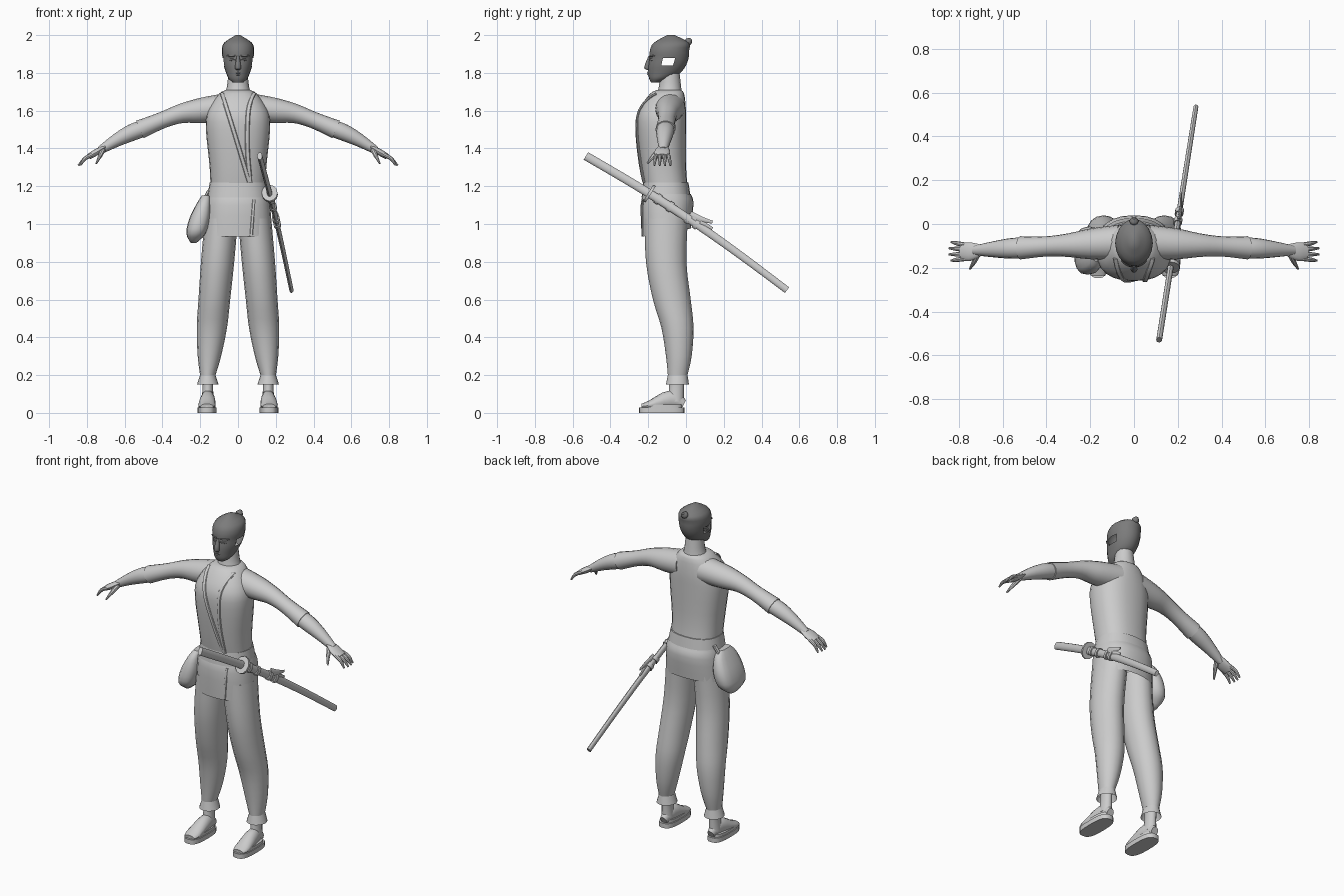
import bpy, bmesh, math
from mathutils import Vector

cube = bpy.data.objects.get("Cube")
if cube:
    bpy.data.objects.remove(cube, do_unlink=True)


def make_material(name, value):
    material = bpy.data.materials.new(name)
    material.use_nodes = True
    colour = (value, value, value, 1)
    material.diffuse_color = colour
    material.node_tree.nodes["Principled BSDF"].inputs["Base Color"].default_value = colour
    return material


LIGHT_GREY = make_material("light grey", .6)
DARK_GREY = make_material("dark grey", .2)
ACROSS, DEPTH = Vector((1, 0, 0)), Vector((0, 1, 0))
SQUARISH = .85
parts = []


def lerp(start, end, factor):
    return [a + (b - a) * factor for a, b in zip(start, end)]


def smooth_path(points, steps):
    # Catmull-Rom curve through the key points
    result = []
    last = len(points) - 1
    for i in range(last):
        before, start = points[max(i - 1, 0)], points[i]
        end, after = points[i + 1], points[min(i + 2, last)]
        for step in range(steps):
            t = step / steps
            result.append([b + t / 2 * (c - a + t * (2 * a - 5 * b + 4 * c - d + t * (3 * b - a - 3 * c + d)))
                           for a, b, c, d in zip(before, start, end, after)])
    return result + [list(points[last])]


def rounded(value, exponent):
    return math.copysign(abs(value) ** exponent, value)


def loft(name, rings, across=ACROSS, other=None, exponent=1, sides=16, steps=3,
         closed=True, material=LIGHT_GREY, mirror=1, edit=None):
    """Skin oval sections given as (x, y, z, radius across, other radius)."""
    rings = smooth_path(rings, steps)
    bm = bmesh.new()
    loops = []
    for i, (x, y, z, radius, other_radius) in enumerate(rings):
        before, after = rings[max(i - 1, 0)], rings[min(i + 1, len(rings) - 1)]
        tangent = Vector(after[:3]) - Vector(before[:3])
        second = other or tangent.cross(across).normalized()
        loop = []
        for k in range(sides):
            angle = math.tau * k / sides
            point = Vector((x, y, z))
            point += across * radius * rounded(math.cos(angle), exponent)
            point += second * other_radius * rounded(math.sin(angle), exponent)
            point.x *= mirror
            loop.append(bm.verts.new(point))
        loops.append(loop)
    for low, high in zip(loops, loops[1:]):
        for k in range(sides):
            n = (k + 1) % sides
            bm.faces.new((low[k], low[n], high[n], high[k]))
    if closed:
        bm.faces.new(loops[0])
        bm.faces.new(loops[-1])
    bmesh.ops.recalc_face_normals(bm, faces=bm.faces)
    if edit:
        edit(bm)
    mesh = bpy.data.meshes.new(name)
    bm.to_mesh(mesh)
    bm.free()
    mesh.materials.append(material)
    part = bpy.data.objects.new(name, mesh)
    bpy.context.collection.objects.link(part)
    parts.append(part)


def upright(name, sections, first_x=0, last_x=0, **options):
    """Loft level sections (z, y, half width, half depth); x shifts evenly with height."""
    first_z, last_z = sections[0][0], sections[-1][0]
    rings = []
    for z, y, width, depth in sections:
        x = first_x + (last_x - first_x) * (z - first_z) / (last_z - first_z)
        rings.append((x, y, z, width, depth))
    loft(name, rings, other=DEPTH, **options)


def tube(name, points, radii, flatness=1, **options):
    """Loft a path whose radius is given at each point."""
    loft(name, [(*point, radius, radius * flatness) for point, radius in zip(points, radii)], **options)


# Torso, belt and jacket skirt
TORSO = [(1.15, -.1, .145, .115), (1.3, -.12, .15, .12), (1.5, -.13, .17, .13),
         (1.6, -.125, .16, .125), (1.69, -.1, .1, .09), (1.71, -.09, .06, .06)]
SKIRT = [(1.16, -.1, .16, .125), (1.1, -.1, .17, .14), (.935, -.105, .18, .13)]


def slant_hem(bm):
    for vert in bm.verts:
        lowness = min(max(1.15 - vert.co.z, 0) * 5, 1)
        vert.co.z += (vert.co.y + .22) * lowness / 6


upright("torso", TORSO, exponent=SQUARISH, sides=24)
upright("belt", [(1.14, -.105, .163, .13), (1.22, -.107, .15, .12)], exponent=SQUARISH, sides=24)
upright("jacket_skirt", SKIRT, exponent=SQUARISH, sides=24, closed=False, edit=slant_hem)


def front_y(sections, x, z):
    rows = sorted(smooth_path(sections, 3))
    for low, high in zip(rows, rows[1:]):
        if low[0] <= z <= high[0]:
            _, y, width, depth = lerp(low, high, (z - low[0]) / (high[0] - low[0]))
            inside = max(0, 1 - min(1, abs(x) / width) ** (2 / SQUARISH))
            return y - depth * inside ** (SQUARISH / 2)


# Collar bands and overlapping front edge
def band(name, sections, path, width):
    points = [(x, front_y(sections, x, z) - .002, z) for x, z in smooth_path(path, 5)]
    tube(name, points, [width] * len(points), flatness=.6, steps=1, sides=8)


band("right_collar", TORSO, [(-.085, 1.69), (-.025, 1.5), (.06, 1.22)], .012)
band("left_collar", TORSO, [(.085, 1.69), (.055, 1.6), (.05, 1.4), (.065, 1.22)], .012)
band("skirt_flap_edge", SKIRT, [(.085, 1.13), (.07, .94)], .008)


# Neck and head with ear openings
def cut_ears(bm):
    def in_ear(face):
        centre = face.calc_center_median()
        return abs(centre.z - .5 * (1.84 + 1.88)) < .02 and abs(centre.y + .096) < .025 and abs(centre.x) > .05
    bmesh.ops.delete(bm, geom=[face for face in bm.faces if in_ear(face)], context='FACES')


upright("neck", [(1.66, -.09, .085, .075), (1.72, -.085, .06, .06), (1.81, -.085, .05, .05)])
upright("head", [(1.75, -.16, .028, .025), (1.77, -.14, .05, .055), (1.8, -.115, .063, .085),
                 (1.84, -.1, .076, .1), (1.88, -.09, .082, .104), (1.92, -.087, .086, .104),
                 (1.96, -.077, .073, .093), (2, -.08, .012, .02)],
        sides=20, material=DARK_GREY, edit=cut_ears)
upright("nose", [(1.89, -.193, .007, .006), (1.83, -.206, .016, .016), (1.815, -.198, .01, .008)],
        sides=10, material=DARK_GREY)
upright("chin", [(1.75, -.165, .02, .018), (1.785, -.175, .025, .02)], sides=10, material=DARK_GREY)
for level in (1.793, 1.803):
    tube("lip", [(-.024, -.188, level), (0, -.2, level), (.024, -.188, level)], (.003, .006, .003),
         across=DEPTH, sides=8, material=DARK_GREY)
tube("hair_bun", [(0, 0, 1.955), (0, .015, 1.967), (0, .028, 1.98)], (.014, .021, .007),
     sides=10, material=DARK_GREY)

for mirror, label in ((1, "left_"), (-1, "right_")):
    limb = {"across": DEPTH, "mirror": mirror}
    small = {"across": DEPTH, "mirror": mirror, "sides": 8}

    # Brow and eye
    for feature, level, reach in (("brow", 1.89, .06), ("eye", 1.87, .05)):
        tube(label + feature, [(.013, -.192, level), (.035, -.185, level), (reach, -.168, level)],
             (.004, .006, .003), material=DARK_GREY, **small)

    # Sleeve and forearm, drifting forward along the arm
    def arm(name, stations):
        points = [(x, -.08 - x / 18, z) for x, z, radius in stations]
        tube(label + name, points, [radius for x, z, radius in stations], flatness=.95, **limb)

    arm("sleeve", [(.07, 1.615, .08), (.2, 1.6, .07), (.3, 1.585, .054), (.4, 1.55, .046), (.52, 1.5, .053)])
    arm("forearm", [(.49, 1.51, .046), (.56, 1.485, .047), (.64, 1.445, .037), (.73, 1.39, .022)])

    # Palm, fingers fanning out and thumb
    tube(label + "palm", [(.7, -.12, 1.41), (.75, -.127, 1.38), (.79, -.127, 1.357)], (.026, .043, .038),
         flatness=.4, **limb)
    for finger in range(4):
        fan = finger - 1.5
        length = .85 - abs(fan) / 100
        tube(label + "finger", [(.77, -.127 - fan * .021, 1.368), (.81, -.126 - fan * .025, 1.347),
                                (length, -.125 - fan * .028, 1.31)], (.011, .01, .005), **small)
    tube(label + "thumb", [(.715, -.14, 1.39), (.73, -.172, 1.36), (.75, -.205, 1.32)], (.015, .012, .005),
         mirror=mirror, sides=8)

    # Trouser leg with flared cuff
    upright(label + "trouser_leg", [(1.03, -.105, .088, .115), (.8, -.105, .088, .107), (.6, -.075, .084, .1),
                                    (.45, -.045, .08, .085), (.3, -.038, .062, .068), (.2, -.044, .041, .052)],
            first_x=.088, last_x=.16, mirror=mirror)
    upright(label + "trouser_cuff", [(.2, -.044, .041, .052), (.15, -.045, .057, .061)],
            first_x=.16, last_x=.16, closed=False, mirror=mirror)

    # Ankle, foot and sandal
    upright(label + "ankle", [(.24, -.046, .032, .04), (.14, -.05, .028, .039), (.06, -.055, .033, .043)],
            first_x=.16, last_x=.16, mirror=mirror)
    loft(label + "foot", [(.16, -.012, .045, .022, .025), (.16, -.08, .07, .037, .05),
                          (.165, -.19, .042, .046, .024), (.165, -.235, .034, .034, .014)], mirror=mirror)
    for piece, bottom, top, width in (("sandal_sole", 0, .028, .05), ("sandal_rim", .028, .045, .045)):
        upright(label + piece, [(bottom, -.128, width, width * 2.4), (top, -.128, width, width * 2.4)],
                first_x=.164, last_x=.164, exponent=.7, sides=24, steps=1, mirror=mirror)

# Hip pouch hanging from its strap
upright("hip_pouch", [(1.15, -.12, .022, .05), (1.11, -.12, .037, .085), (1.03, -.12, .056, .108),
                      (.95, -.125, .052, .1), (.9, -.125, .015, .04)],
        first_x=-.17, last_x=-.235, exponent=.75)
tube("pouch_strap", [(-.15, -.06, 1.18), (-.2, -.075, 1.09)], (.012, .012), sides=8)


# Sword laid along a slightly bowed line from grip to tip
def sword_point(along):
    x, y, z = lerp((.115, -.53, 1.36), (.283, .535, .65), along)
    return x, y, z + .03 * math.sin(math.pi * along)


def sword_part(name, start, end, radius, flatness, count=2, taper=1):
    shares = [i / (count - 1) for i in range(count)]
    points = [sword_point(start + (end - start) * share) for share in shares]
    tube(name, points, [radius * (1 + (taper - 1) * share) for share in shares], flatness, sides=12)


sword_part("sword_grip", 0, .32, .0135, 1.7, count=4)
sword_part("sword_guard", .31, .322, .042, 1.2)
sword_part("scabbard", .32, 1, .014, 1.65, count=8, taper=.8)
for place in (.35, .41, .5, .54):
    sword_part("scabbard_cord", place, place + .018, .02, 1.4)
for drop in (0, .035):
    tube("cord_tail", [(.205, .02, 1.05), (.215, .08, 1.025 - drop / 2), (.215, .14, 1.01 - drop)],
         (.008, .006, .003), flatness=2.5, sides=8)

# Smooth shading with sharp edges kept
bpy.ops.object.select_all(action='DESELECT')
for part in parts:
    part.select_set(True)
bpy.context.view_layer.objects.active = parts[0]
bpy.ops.object.shade_smooth_by_angle(angle=math.radians(40))
